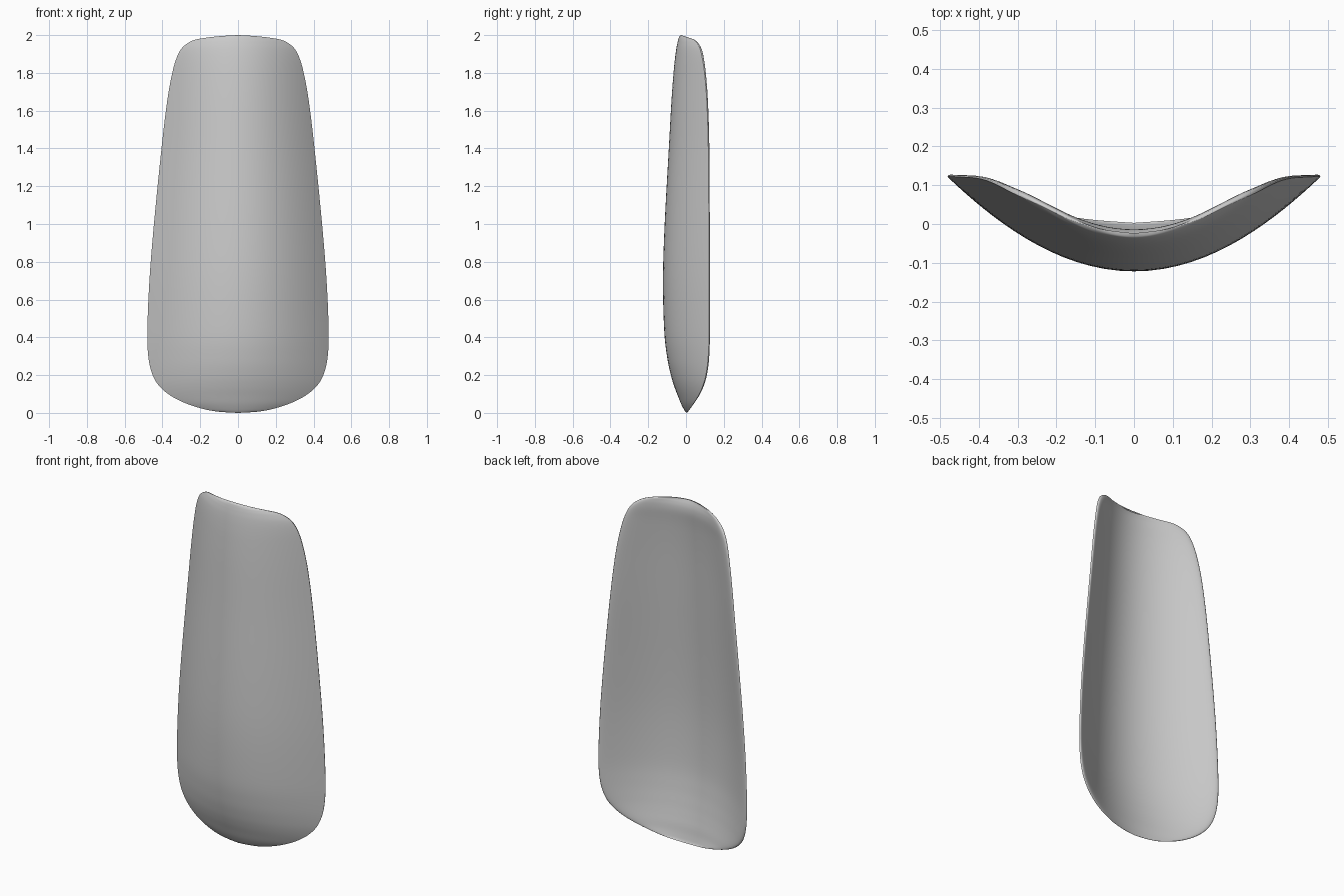
import bpy, bmesh, math

if "Cube" in bpy.data.objects:
    bpy.data.objects.remove(bpy.data.objects["Cube"], do_unlink=True)

# Height, half width, depth on the centre line, depth at the side edge
SECTIONS = [
    (0.0, 0.0, 0.003, 0.003), (0.006, 0.10, -0.003, 0.01), (0.02, 0.18, -0.012, 0.02),
    (0.05, 0.275, -0.027, 0.04), (0.09, 0.355, -0.043, 0.065), (0.14, 0.415, -0.062, 0.088),
    (0.2, 0.452, -0.08, 0.105), (0.29, 0.474, -0.099, 0.117), (0.43, 0.48, -0.115, 0.122),
    (0.7, 0.469, -0.122, 0.122), (1.0, 0.445, -0.113, 0.121), (1.4, 0.405, -0.091, 0.118),
    (1.65, 0.375, -0.077, 0.11), (1.8, 0.348, -0.066, 0.098), (1.88, 0.325, -0.058, 0.086),
    (1.93, 0.298, -0.051, 0.073), (1.96, 0.262, -0.045, 0.057), (1.976, 0.225, -0.041, 0.04),
    (1.986, 0.17, -0.038, 0.013), (1.995, 0.09, -0.034, -0.013), (2.0, 0.0, -0.024, -0.024),
]
STEPS, COLUMNS, THICKNESS = 5, 40, 0.04


def spline(a, b, c, d, t):
    """Smooth curve from b to c."""
    return 0.5 * (2 * b + (c - a) * t + (2 * a - 5 * b + 4 * c - d) * t ** 2
                  + (3 * b - a - 3 * c + d) * t ** 3)


def smooth_sections():
    pts = [SECTIONS[0]] + SECTIONS + [SECTIONS[-1]]
    for i in range(len(pts) - 3):
        for s in range(STEPS):
            yield [spline(*v, s / STEPS) for v in zip(*pts[i:i + 4])]
    yield SECTIONS[-1]


def add_skin(bm, thickness):
    """Bowed surface, pushed back by a thickness that fades out at the rim."""
    rows = []
    for z, width, centre, edge in smooth_sections():
        fade = max(0, min(1, z / 0.35, (2 - z) / 0.12))
        depth = thickness * (1 - (1 - fade) ** 3)
        row = []
        for i in range(COLUMNS + 1):
            u = math.sin(math.pi * (i / COLUMNS - 0.5))
            y = centre + (edge - centre) * u * u + depth * math.sqrt(1 - u ** 6)
            row.append(bm.verts.new((u * width, y, z)))
        rows.append(row)
    for low, high in zip(rows, rows[1:]):
        for i in range(COLUMNS):
            bm.faces.new((low[i], low[i + 1], high[i + 1], high[i]))


# Curved guard plate: front and back skins joined along the rim
bm = bmesh.new()
add_skin(bm, 0)
add_skin(bm, THICKNESS)
bmesh.ops.remove_doubles(bm, verts=bm.verts, dist=0.0001)
bmesh.ops.recalc_face_normals(bm, faces=bm.faces)

mesh = bpy.data.meshes.new("guard_plate")
bm.to_mesh(mesh)
bm.free()
mesh.shade_smooth()
mesh.set_sharp_from_angle(angle=math.radians(60))
plate = bpy.data.objects.new("guard_plate", mesh)
bpy.context.collection.objects.link(plate)

# Plain grey material
grey = bpy.data.materials.new("plain_grey")
grey.use_nodes = True
colour = (0.6, 0.6, 0.6, 1)
grey.diffuse_color = colour
grey.node_tree.nodes["Principled BSDF"].inputs["Base Color"].default_value = colour
mesh.materials.append(grey)
